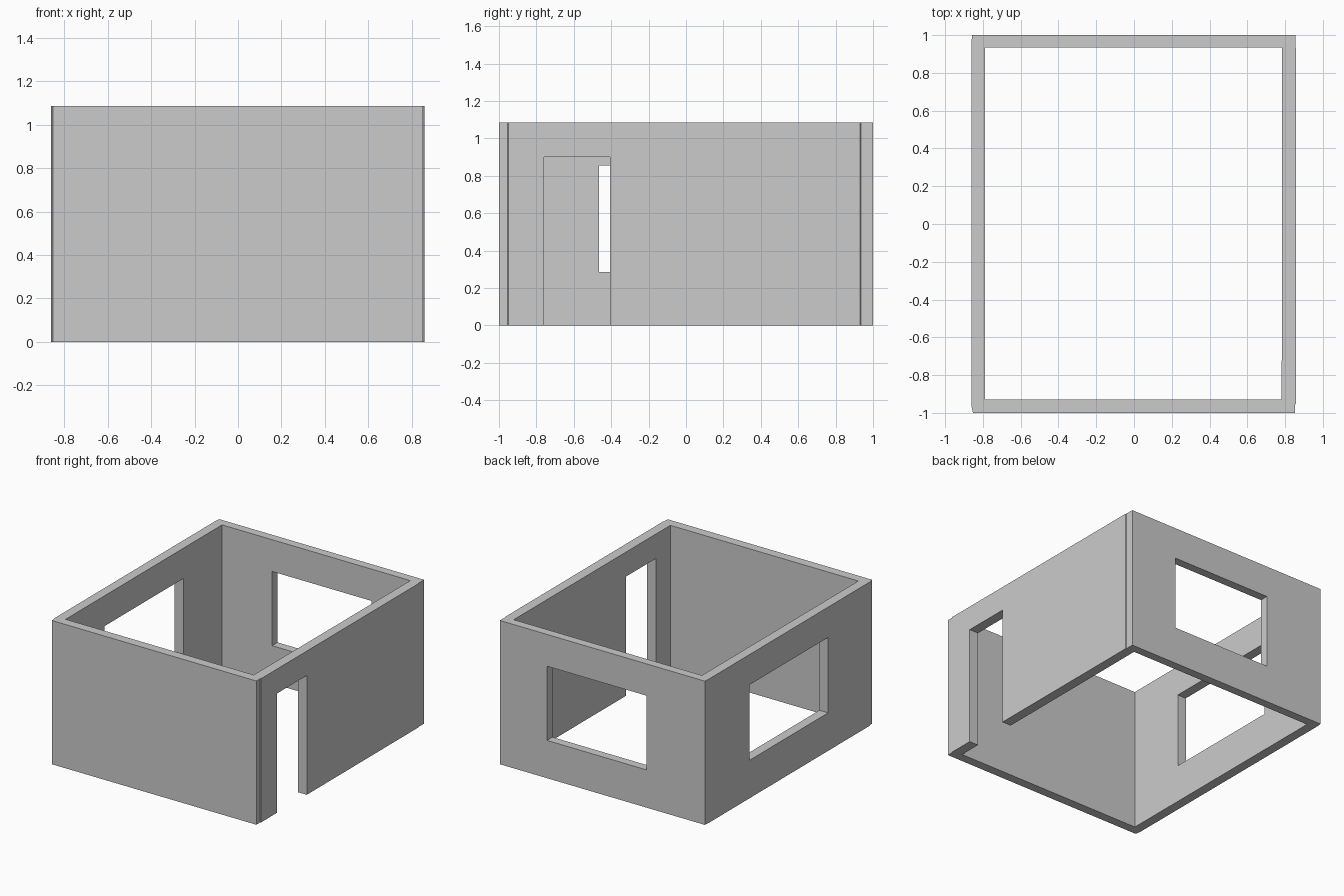
import bpy, bmesh

if "Cube" in bpy.data.objects:
    bpy.data.objects.remove(bpy.data.objects["Cube"])

HEIGHT = 1.085


def finish(name, bm):
    bmesh.ops.recalc_face_normals(bm, faces=bm.faces)
    mesh = bpy.data.meshes.new(name)
    bm.to_mesh(mesh)
    bm.free()
    ob = bpy.data.objects.new(name, mesh)
    bpy.context.collection.objects.link(ob)
    return ob


def ring(name, outer, inner, height):
    """Upright shell between two plan outlines with matching corners."""
    bm = bmesh.new()
    loops = [[bm.verts.new((x, y, z)) for x, y in outline]
             for outline, z in ((outer, 0), (outer, height), (inner, height), (inner, 0))]
    n = len(outer)
    for a, b in zip(loops, loops[1:] + loops[:1]):
        for i in range(n):
            j = (i + 1) % n
            bm.faces.new((a[i], a[j], b[j], b[i]))
    return finish(name, bm)


def box(name, lo, hi):
    bm = bmesh.new()
    bmesh.ops.create_cube(bm, size=1)
    for v in bm.verts:
        v.co = [(a + b) / 2 + c * (b - a) for a, b, c in zip(lo, hi, v.co)]
    return finish(name, bm)


# Four walls; the side walls stand very slightly proud of the end walls
outer = [(-0.853, -1), (0.853, -1), (0.853, -0.955), (0.858, -0.95),
         (0.858, 0.93), (0.854, 0.935), (0.854, 1), (-0.857, 1),
         (-0.861, 0.96), (-0.861, -0.96)]
inner = [(-0.788, -0.93), (0.782, -0.93), (0.782, -0.92), (0.782, -0.91),
         (0.784, 0.92), (0.784, 0.93), (0.784, 0.935), (-0.788, 0.935),
         (-0.788, 0.92), (-0.788, -0.92)]
walls = ring("room_walls", outer, inner, HEIGHT)

# Openings: doorway on the right, windows in the left and back walls
openings = {
    "doorway": ((0.6, -0.758, -0.2), (1.1, -0.405, 0.90)),
    "left_window": ((-1.1, -0.465, 0.287), (-0.6, 0.473, 0.856)),
    "back_window": ((-0.37, 0.7, 0.285), (0.46, 1.2, 0.845)),
}
bpy.context.view_layer.objects.active = walls
for name, (lo, hi) in openings.items():
    cutter = box(name + "_cutter", lo, hi)
    cutter.hide_render = True
    mod = walls.modifiers.new(name, 'BOOLEAN')
    mod.operation = 'DIFFERENCE'
    mod.solver = 'EXACT'
    mod.object = cutter
    bpy.ops.object.modifier_apply(modifier=mod.name)
    bpy.data.objects.remove(cutter, do_unlink=True)
